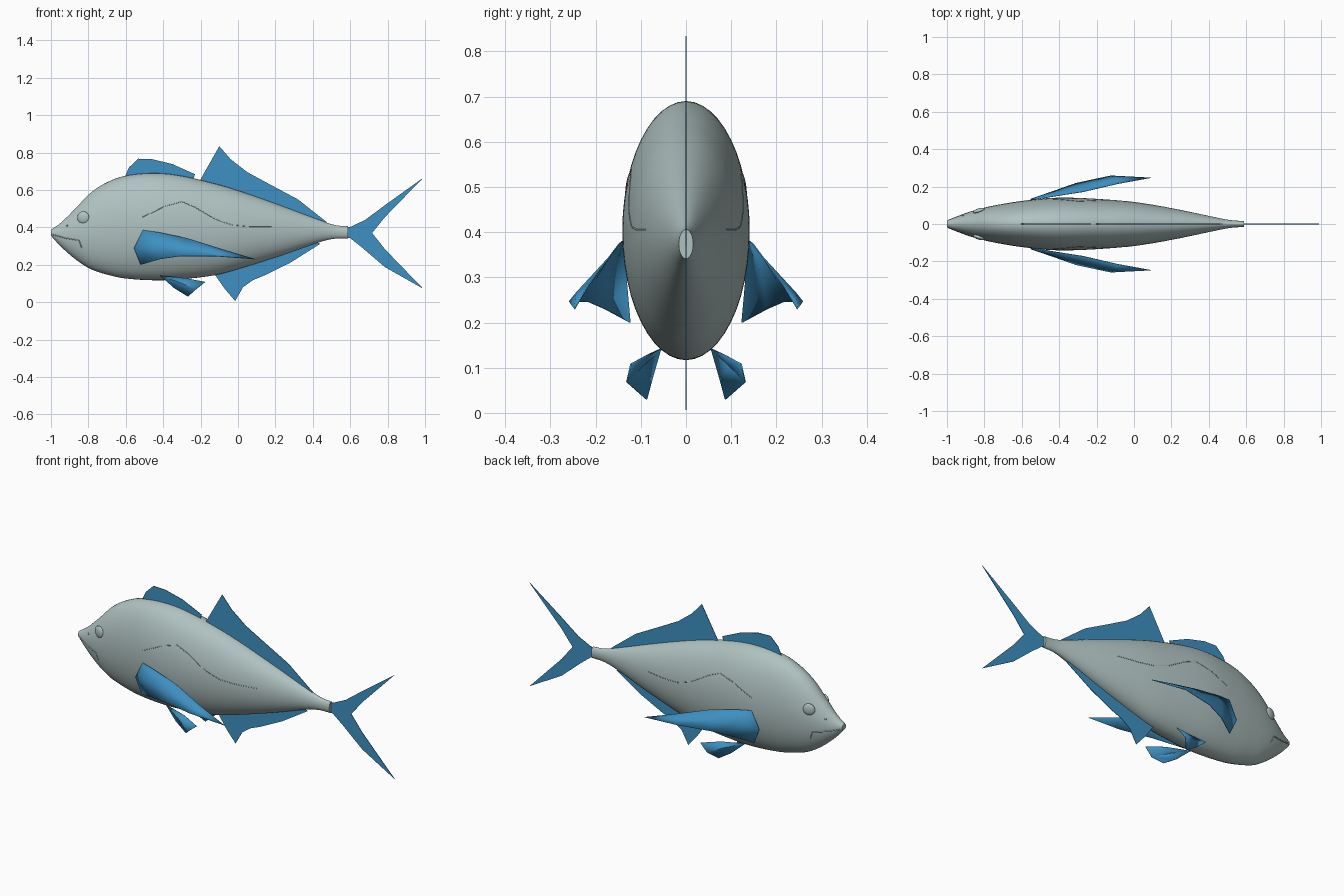
import bpy, bmesh, math
from mathutils import Vector

cube = bpy.data.objects.get("Cube")
if cube:
    bpy.data.objects.remove(cube, do_unlink=True)


def material(name, rgb):
    m = bpy.data.materials.new(name)
    m.use_nodes = True
    m.diffuse_color = (*rgb, 1)
    bsdf = next(n for n in m.node_tree.nodes if n.type == 'BSDF_PRINCIPLED')
    bsdf.inputs["Base Color"].default_value = (*rgb, 1)
    bsdf.inputs["Roughness"].default_value = 0.6
    return m


SKIN = material("pale silver skin", (0.43, 0.54, 0.53))
FIN = material("blue fin", (0.048, 0.28, 0.54))


def make_object(name, bm, mat):
    bmesh.ops.recalc_face_normals(bm, faces=bm.faces)
    mesh = bpy.data.meshes.new(name)
    bm.to_mesh(mesh)
    bm.free()
    mesh.materials.append(mat)
    ob = bpy.data.objects.new(name, mesh)
    bpy.context.collection.objects.link(ob)
    return ob


def smooth(ob, angle=40):
    bpy.ops.object.select_all(action='DESELECT')
    ob.select_set(True)
    bpy.context.view_layer.objects.active = ob
    bpy.ops.object.shade_smooth_by_angle(angle=math.radians(angle))


# Body stations: x, top, bottom, half width
STATIONS = [Vector(s) for s in (
    (-1.0, .388, .355, .018), (-.95, .422, .30, .038), (-.87, .50, .23, .068),
    (-.79, .583, .178, .09), (-.71, .636, .15, .106), (-.61, .674, .128, .122),
    (-.45, .69, .117, .139), (-.31, .677, .122, .14), (-.12, .633, .145, .129),
    (.01, .594, .18, .116), (.22, .52, .246, .081), (.44, .438, .322, .035),
    (.52, .412, .34, .02), (.588, .406, .341, .016))]


def section(x):
    """Smoothly interpolated top, bottom and half width at x."""
    i = 0
    while i < len(STATIONS) - 2 and x > STATIONS[i + 1].x:
        i += 1

    def slope(k):
        a, b = STATIONS[max(k - 1, 0)], STATIONS[min(k + 1, len(STATIONS) - 1)]
        return (b - a) / (b.x - a.x)
    a, b = STATIONS[i], STATIONS[i + 1]
    d = b.x - a.x
    t = (x - a.x) / d
    v = (a * (1 + 2 * t) * (1 - t) ** 2 + slope(i) * d * t * (1 - t) ** 2
         + b * t * t * (3 - 2 * t) + slope(i + 1) * d * t * t * (t - 1))
    return v[1], v[2], v[3]


def side_y(x, z):
    top, low, half = section(x)
    k = (z - (top + low) / 2) / ((top - low) / 2)
    return half * math.sqrt(max(0, 1 - k * k))


# Body: elliptical rings lofted from snout to tail root
bm = bmesh.new()
rings = []
COUNT, SIDES = 72, 48
for i in range(COUNT + 1):
    x = -1 + 1.588 * i / COUNT
    top, low, half = section(x)
    ring = []
    for j in range(SIDES):
        a = math.tau * j / SIDES
        ring.append(bm.verts.new((x, half * math.cos(a),
                                  (top + low) / 2 + (top - low) / 2 * math.sin(a))))
    rings.append(ring)
for r, s in zip(rings, rings[1:]):
    for j in range(SIDES):
        k = (j + 1) % SIDES
        bm.faces.new((r[j], r[k], s[k], s[j]))
bm.faces.new(rings[0])
bm.faces.new(rings[-1])
smooth(make_object("body", bm, SKIN))


# Flat fins on the centre plane, outlined in x and z
def flat_fin(name, outline):
    bm = bmesh.new()
    face = bm.faces.new([bm.verts.new((x, -.0015, z)) for x, z in outline])
    out = bmesh.ops.extrude_face_region(bm, geom=[face])
    for v in out["geom"]:
        if isinstance(v, bmesh.types.BMVert):
            v.co.y = .0015
    bmesh.ops.triangulate(bm, faces=[f for f in bm.faces if len(f.verts) > 4])
    make_object(name, bm, FIN)


flat_fin("front_dorsal_fin", [
    (-.61, .66), (-.583, .72), (-.535, .767), (-.46, .765), (-.35, .738),
    (-.23, .684), (-.25, .62)])
flat_fin("rear_dorsal_fin", [
    (-.21, .64), (-.1, .834), (-.04, .765), (.05, .695), (.17, .63),
    (.32, .55), (.475, .428), (.45, .41), (.2, .49)])
flat_fin("anal_fin", [
    (-.14, .17), (-.07, .07), (-.015, .006), (.027, .08), (.08, .118),
    (.144, .144), (.278, .21), (.44, .312), (.4, .33), (.2, .27)])
flat_fin("tail_fin", [
    (.575, .405), (.6, .402), (.68, .44), (.786, .519), (.99, .665), (.786, .455),
    (.717, .37), (.786, .283), (.99, .072), (.786, .187), (.66, .295),
    (.6, .342), (.575, .343)])


# Paired fins: curved sheets joining rows of points, mirrored across y
def paired_fin(name, rows):
    for side, label in ((1, "rear_side"), (-1, "front_side")):
        bm = bmesh.new()
        grid = [[bm.verts.new((x, y * side, z)) for x, y, z in row] for row in rows]
        for r, s in zip(grid, grid[1:]):
            for i in range(len(r) - 1):
                bm.faces.new((r[i], r[i + 1], s[i + 1], s[i]))
        bmesh.ops.remove_doubles(bm, verts=bm.verts, dist=.0005)
        ob = make_object(f"{name}_{label}", bm, FIN)
        thick = ob.modifiers.new("thickness", 'SOLIDIFY')
        thick.thickness = .003
        thick.offset = 0
        smooth(ob)


TIP = (.09, .247, .23)
paired_fin("pectoral_fin", [
    [(-.508, .134, .385), (-.428, .148, .374), (-.273, .172, .342), (-.086, .215, .283), TIP],
    [(-.556, .132, .289), (-.43, .17, .3), (-.3, .202, .293), (-.1, .242, .266), TIP],
    [(-.52, .124, .2), (-.417, .18, .23), (-.31, .218, .246), (-.123, .258, .246), TIP]])
ROOT = (-.417, .056, .142)
paired_fin("pelvic_fin", [
    [ROOT, (-.34, .075, .075), (-.267, .087, .03)],
    [ROOT, (-.31, .095, .105), (-.225, .131, .068)],
    [ROOT, (-.28, .085, .128), (-.176, .122, .108)]])


# Thin ridges lying on the skin, plus eyes and nostrils, on both sides
def ridge(name, points, side, radius):
    curve = bpy.data.curves.new(name, 'CURVE')
    curve.dimensions = '3D'
    curve.bevel_depth = radius
    curve.bevel_resolution = 1
    path = []
    for (x0, z0), (x1, z1) in zip(points, points[1:]):
        for n in range(6):
            path.append((x0 + (x1 - x0) * n / 6, z0 + (z1 - z0) * n / 6))
    path.append(points[-1])
    spline = curve.splines.new('POLY')
    spline.points.add(len(path) - 1)
    for p, (x, z) in zip(spline.points, path):
        p.co = (x, side * (side_y(x, z) - radius * .3), z, 1)
    curve.materials.append(SKIN)
    bpy.context.collection.objects.link(bpy.data.objects.new(name, curve))


def bead(name, x, z, side, size):
    bm = bmesh.new()
    bmesh.ops.create_uvsphere(bm, u_segments=24, v_segments=14, radius=1)
    ob = make_object(name, bm, SKIN)
    ob.scale = size
    ob.location = (x, side * side_y(x, z), z)
    ob.rotation_euler = (0, 0, side * math.radians(17))
    smooth(ob)


for side, label in ((1, "rear_side"), (-1, "front_side")):
    ridge(f"lateral_line_{label}", [
        (-.51, .455), (-.39, .513), (-.3, .538), (-.23, .508), (-.12, .443),
        (-.03, .412), (.06, .405), (.18, .405)], side, .002)
    ridge(f"mouth_{label}", [(-.99, .362), (-.92, .342), (-.85, .33), (-.835, .29)],
          side, .003)
    bead(f"eye_{label}", -.828, .453, side, (.033, .013, .033))
    bead(f"nostril_{label}", -.914, .41, side, (.005, .003, .005))
